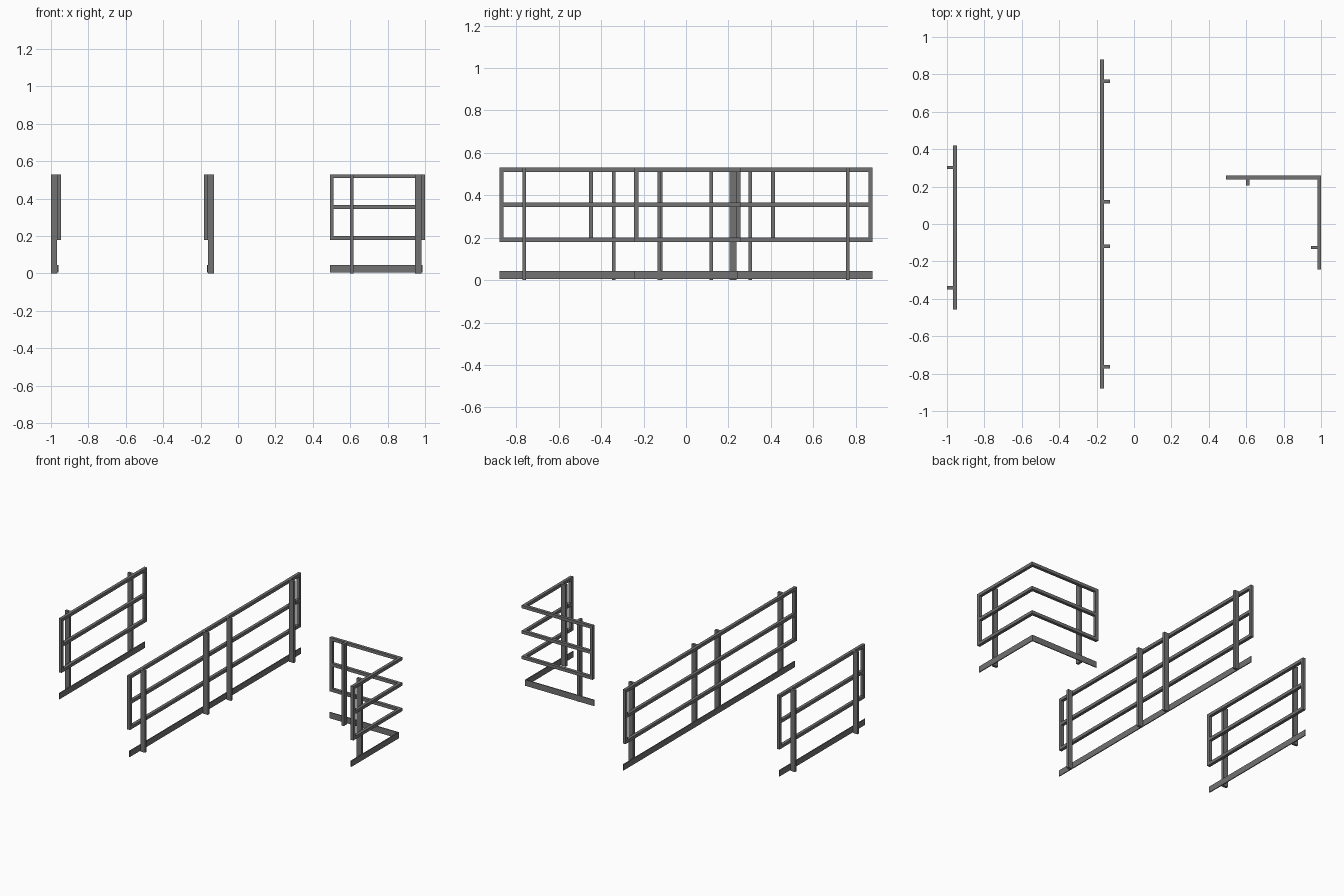
import bpy
from mathutils import Matrix, Vector

if "Cube" in bpy.data.objects:
    bpy.data.objects.remove(bpy.data.objects["Cube"])

steel = bpy.data.materials.new("dark grey steel")
steel.use_nodes = True
steel.diffuse_color = (0.17, 0.17, 0.17, 1)
steel.node_tree.nodes["Principled BSDF"].inputs["Base Color"].default_value = (0.17, 0.17, 0.17, 1)

TUBE = 0.02          # square rail thickness
POST_W, POST_D = 0.017, 0.033
TOE_D = 0.006
TOP, LOW = 0.53, 0.18
RAIL_HEIGHTS = {"lower": LOW, "middle": 0.345, "top": TOP - TUBE}


def box(name, lo, hi, frame):
    """Box between two corners, given in the local frame of a railing run."""
    lo, hi = Vector(lo), Vector(hi)
    bpy.ops.mesh.primitive_cube_add(size=1)
    ob = bpy.context.object
    ob.name = name
    size = hi - lo
    ob.data.transform(frame @ Matrix.Translation((lo + hi) / 2) @ Matrix.Diagonal((*size, 1)))
    if frame.determinant() < 0:
        ob.data.flip_normals()
    ob.data.materials.append(steel)


def railing(name, frame, start, end, posts, stiles, toe_end=None):
    """Run along local x; rails fill local y from 0 to TUBE, posts sit behind at negative y."""
    for label, z in RAIL_HEIGHTS.items():
        box(f"{name}_{label}_rail", (start, 0, z), (end, TUBE, z + TUBE), frame)
    # end uprights close the frame between lower and top rail
    for at in stiles:
        box(f"{name}_end_upright", (at, 0, LOW + TUBE), (at + TUBE, TUBE, TOP - TUBE), frame)
    # flat bar posts reach the floor
    for at in posts:
        box(f"{name}_post", (at - POST_W / 2, -POST_D, 0), (at + POST_W / 2, 0, TOP), frame)
    # thin toe board fixed to the post faces
    stop = end if toe_end is None else toe_end
    box(f"{name}_toe_board", (start, 0, 0.005), (stop, TOE_D, 0.044), frame)


def along_y(x, outward):
    """Local x runs along world y, local y points along world x times outward."""
    return Matrix(((0, outward, 0, x), (1, 0, 0, 0), (0, 0, 1, 0), (0, 0, 0, 1)))


# short straight railing, posts on its right
railing("short_railing", along_y(-0.967, 1), -0.458, 0.42,
        [-0.341, 0.302], [-0.458, 0.42 - TUBE])

# long straight railing, posts on its left
railing("long_railing", along_y(-0.161, -1), -0.879, 0.879,
        [-0.763, -0.119, 0.119, 0.763], [-0.879, 0.879 - TUBE])

# corner railing: side run, then back run, with no upright at the corner
railing("corner_side", along_y(0.98, 1), -0.244, 0.258,
        [-0.126], [-0.244], toe_end=0.238 + TOE_D)
railing("corner_back", Matrix.Translation((0, 0.238, 0)), 0.491, 0.98,
        [0.608], [0.491])
